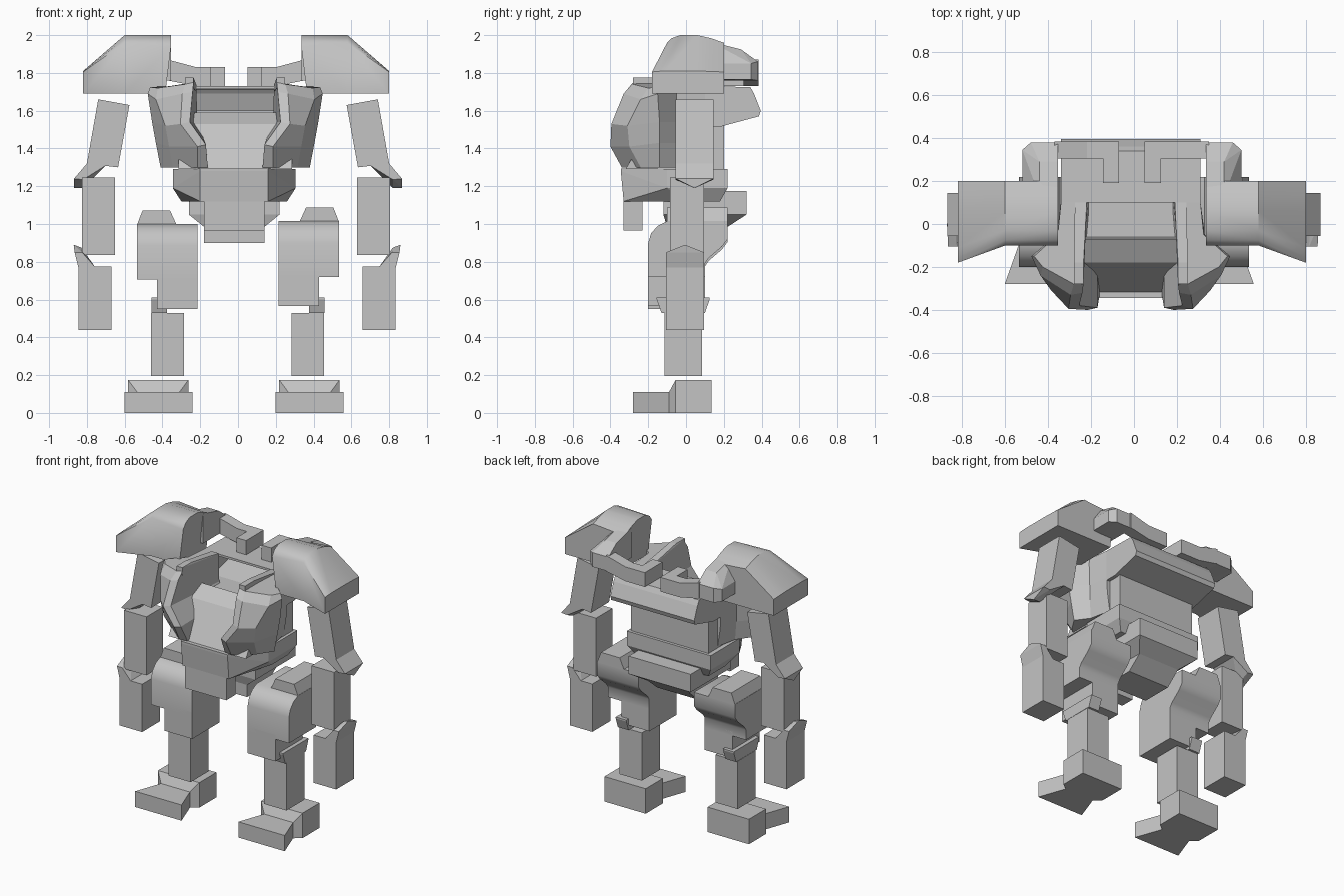
import bpy, bmesh, math

grey = bpy.data.materials.new("armour_grey")
grey.diffuse_color = (0.55, 0.55, 0.55, 1)


def finish(name, bm, smooth=0):
    bmesh.ops.recalc_face_normals(bm, faces=bm.faces)
    mesh = bpy.data.meshes.new(name)
    bm.to_mesh(mesh)
    bm.free()
    mesh.materials.append(grey)
    ob = bpy.data.objects.new(name, mesh)
    bpy.context.collection.objects.link(ob)
    if smooth:
        bpy.ops.object.select_all(action='DESELECT')
        ob.select_set(True)
        bpy.context.view_layer.objects.active = ob
        bpy.ops.object.shade_smooth_by_angle(angle=math.radians(smooth))
    return ob


def loft(name, sections, smooth=0):
    """Closed solid through rings that share one point count."""
    bm = bmesh.new()
    rings = [[bm.verts.new(p) for p in ring] for ring in sections]
    n = len(rings[0])
    for a, b in zip(rings, rings[1:]):
        for i in range(n):
            j = (i + 1) % n
            bm.faces.new((a[i], a[j], b[j], b[i]))
    bm.faces.new(rings[0])
    bm.faces.new(rings[-1])
    return finish(name, bm, smooth)


def hull(name, pts):
    bm = bmesh.new()
    for p in pts:
        bm.verts.new(p)
    bmesh.ops.convex_hull(bm, input=bm.verts)
    loose = [v for v in bm.verts if not v.link_faces]
    bmesh.ops.delete(bm, geom=loose, context='VERTS')
    bmesh.ops.dissolve_limit(bm, angle_limit=0.02, verts=bm.verts, edges=bm.edges)
    return finish(name, bm)


def box(x0, x1, y0, y1, z0, z1):
    return [(x, y, z) for x in (x0, x1) for y in (y0, y1) for z in (z0, z1)]


def profile_x(pts, x0, x1):
    """Two rings of a side profile (y, z)."""
    return [[(x, y, z) for y, z in pts] for x in (x0, x1)]


def profile_y(pts, y0, y1):
    """Two rings of a front profile (x, z)."""
    return [[(x, y, z) for x, z in pts] for y in (y0, y1)]


def pair(make, name, pts, cx=0.0, dz=0.0, **kw):
    """Right and left copies about x = cx; the left one is lowered by dz."""
    for side, s, d in (("right", 1, 0), ("left", -1, -dz)):
        put = lambda p: (cx + s * p[0], p[1], p[2] + d)
        data = [put(p) for p in pts] if make is hull else [[put(p) for p in r] for r in pts]
        make(side + "_" + name, data, **kw)


# Shoulder pads: rounded cross-section flattened toward the outside
def pad_ring(x, y0, y1, z1, drop, z0=1.69, x0=None):
    xb = x if x0 is None else x0
    return [(xb, y0, z0), (x, y0, z1 - drop), (x, y0 + 0.025, z1 - drop * 0.4),
            (x, y0 + 0.07, z1), (x, y1 - 0.14, z1), (x, y1 - 0.07, z1 - drop * 0.4),
            (x, y1, z1 - drop), (xb, y1, z0)]


pair(loft, "shoulder_pad", [pad_ring(0.81, -0.18, 0.2, 1.81, 0.005),
                            pad_ring(0.59, -0.1, 0.2, 2.0, 0.04),
                            pad_ring(0.345, -0.1, 0.2, 2.0, 0.06, x0=0.375)], cx=-0.01, smooth=40)

# Shoulder struts: bracket behind the pad, sloped bar and inner tab
pair(hull, "strut_bracket", box(0.345, 0.43, 0.12, 0.13, 1.76, 1.965)
     + box(0.345, 0.43, 0.28, 0.29, 1.765, 1.925) + box(0.43, 0.51, 0.15, 0.345, 1.765, 1.85)
     + box(0.345, 0.47, 0.345, 0.38, 1.76, 1.86), cx=-0.01)
pair(loft, "strut_bar", profile_y([(0.36, 1.76), (0.36, 1.87), (0.21, 1.83), (0.06, 1.83),
                                   (0.06, 1.73), (0.21, 1.73)], 0.305, 0.385), cx=-0.01)
pair(hull, "strut_tab", box(0.06, 0.135, 0.19, 0.385, 1.73, 1.83), cx=-0.01)

# Upper arms with pointed elbow guards
pair(loft, "upper_arm", profile_y([(0.74, 1.66), (0.575, 1.63), (0.635, 1.30), (0.80, 1.32)],
                                  -0.055, 0.145))
pair(hull, "elbow_guard", [(x, y, z) for y in (-0.055, 0.145)
                           for x, z in ((0.80, 1.32), (0.805, 1.29), (0.868, 1.24), (0.70, 1.31), (0.82, 1.235))]
     + [(0.868, 0.045, 1.19), (0.82, 0.045, 1.19)])

# Forearms, hands and wrist guards
pair(hull, "forearm", box(0.64, 0.815, -0.085, 0.095, 0.835, 1.245), cx=-0.01)
pair(hull, "hand", box(0.665, 0.84, -0.105, 0.095, 0.44, 0.775), cx=-0.005)
pair(hull, "wrist_guard", [(x, y, z) for y in (-0.105, 0.095)
                           for x, z in ((0.86, 0.85), (0.82, 0.85), (0.84, 0.77), (0.75, 0.77))]
     + [(0.865, -0.005, 0.89), (0.825, -0.005, 0.875)], cx=-0.005)

# Thighs: curved housing, longer inside half, hip cap
thigh = [(-0.2, 0.72), (-0.2, 0.90), (-0.185, 0.95), (-0.15, 0.99), (-0.1, 1.015),
         (0.22, 1.015), (0.22, 0.92), (0.19, 0.88), (0.12, 0.82), (0.10, 0.79), (0.10, 0.72)]
pair(loft, "thigh", profile_x(thigh, 0.215, 0.535), dz=0.015, smooth=50)
pair(hull, "thigh_inside", box(0.215, 0.43, -0.2, 0.1, 0.565, 0.75), dz=0.015)
pair(loft, "hip_cap", profile_y([(0.325, 1.01), (0.36, 1.087), (0.505, 1.087), (0.535, 1.01)],
                                -0.1, 0.22), dz=0.015)

# Shins, knee wedges and feet
pair(hull, "shin", box(0.285, 0.458, -0.115, 0.085, 0.195, 0.53), cx=-0.002)
pair(hull, "knee_wedge", box(0.375, 0.458, -0.155, 0.125, 0.60, 0.61)
     + box(0.375, 0.458, -0.13, 0.10, 0.53, 0.54))
foot = [(-0.28, 0.18, 0.11), (-0.09, 0.112, 0.11), (-0.055, 0.16, 0.175), (0.135, 0.16, 0.175)]
pair(loft, "foot", [[(0.4 - w, y, 0), (0.4 + w, y, 0), (0.4 + w, y, h), (0.4 - w, y, h)]
                    for y, w, h in foot], cx=-0.022)

# Pelvis: rear hip box, tapering keel and front plate
C = -0.02
hull("hip_box", box(C - 0.24, C + 0.24, -0.12, 0.32, 1.05, 1.175)
     + box(C - 0.16, C + 0.16, -0.1, 0.22, 0.985, 0.99))
hull("pelvis_keel", box(C - 0.16, C + 0.16, -0.1, 0.12, 0.90, 0.91)
     + box(C - 0.16, C + 0.16, -0.1, 0.22, 0.985, 1.0))
hull("front_plate", box(C - 0.16, C + 0.16, -0.33, -0.23, 0.965, 1.13))

# Waist block
hull("waist", box(C - 0.325, C + 0.325, -0.1, 0.22, 1.19, 1.29)
     + box(C - 0.28, C + 0.28, 0.0, 0.18, 1.12, 1.13)
     + box(C - 0.18, C + 0.18, -0.345, -0.335, 1.28, 1.295)
     + box(C - 0.18, C + 0.18, -0.33, -0.32, 1.12, 1.13))

# Torso core with sloping cockpit panel
T = -0.015
core = [(0.2, 1.53), (0.2, 1.29), (-0.32, 1.29), (-0.18, 1.53), (-0.07, 1.59), (-0.06, 1.53)]
loft("torso_core", profile_x(core, T - 0.3, T + 0.3))

# Hollow overhanging back shell, open toward the cockpit, with closed ends
shell = [(0.1, 1.73), (0.34, 1.725), (0.36, 1.69), (0.395, 1.60), (0.385, 1.57), (0.18, 1.515),
         (0.1, 1.515), (0.1, 1.53), (0.18, 1.53), (0.37, 1.58), (0.38, 1.60), (0.345, 1.69),
         (0.33, 1.71), (0.1, 1.715)]
loft("back_shell", profile_x(shell, T - 0.325, T + 0.325))
pair(loft, "back_shell_end", profile_x(shell[:7], 0.305, 0.325), cx=T)

# Faceted cheeks on both sides of the open cockpit: plan outline at rising heights
cheek = [
    [(.145, .1, 1.3), (.30, .1, 1.3), (.33, -.05, 1.3), (.395, -.14, 1.3), (.33, -.24, 1.3),
     (.2, -.34, 1.3), (.145, -.33, 1.3)],
    [(.155, .1, 1.43), (.32, .1, 1.43), (.34, -.05, 1.43), (.42, -.14, 1.43), (.35, -.3, 1.41),
     (.2, -.4, 1.41), (.155, -.39, 1.42)],
    [(.2, .1, 1.54), (.325, .1, 1.54), (.34, -.05, 1.54), (.44, -.14, 1.54), (.37, -.31, 1.52),
     (.29, -.395, 1.53), (.24, -.38, 1.54)],
    [(.205, .1, 1.7), (.325, .1, 1.7), (.345, -.05, 1.7), (.463, -.15, 1.69), (.42, -.24, 1.66),
     (.28, -.33, 1.69), (.225, -.32, 1.7)],
    [(.205, .1, 1.73), (.325, .1, 1.73), (.34, -.05, 1.73), (.45, -.15, 1.725), (.41, -.2, 1.72),
     (.265, -.28, 1.74), (.22, -.28, 1.75)],
]
pair(loft, "cheek", cheek, cx=T)
pair(hull, "cockpit_rim", box(0.22, 0.265, -0.28, -0.18, 1.72, 1.775)
     + box(0.205, 0.26, 0.08, 0.1, 1.70, 1.735), cx=T)
